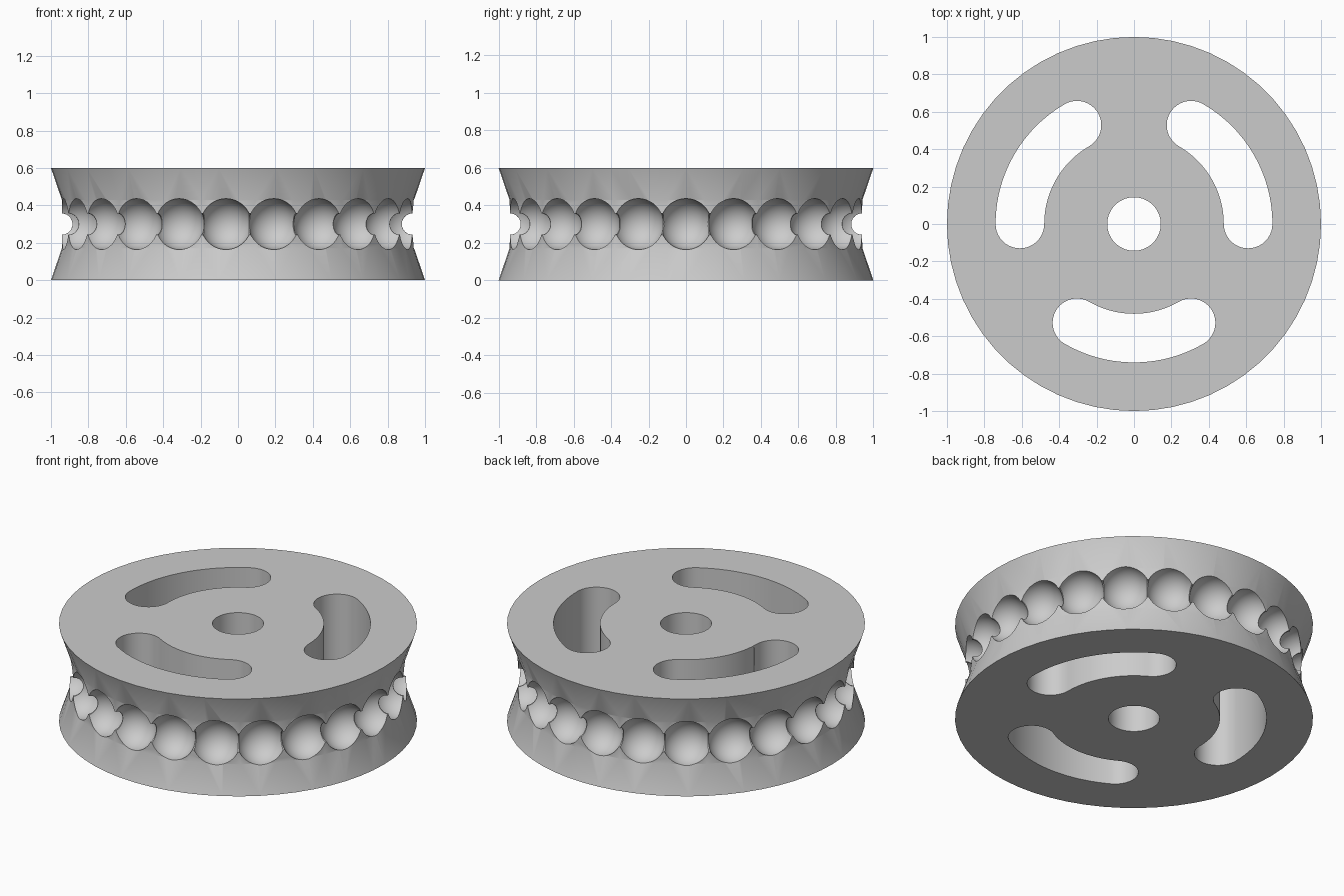
import bpy, bmesh
from math import cos, sin, pi, radians

if "Cube" in bpy.data.objects:
    bpy.data.objects.remove(bpy.data.objects["Cube"])

SEGMENTS = 60      # facets around the wheel
DIMPLES = 23       # ball seats around the rim
HEIGHT = 0.6
RIM = 0.942        # radius of the groove floor
BALL = 0.136       # ball seat radius
MID = HEIGHT / 2

grey = bpy.data.materials.new("plain grey")
grey.use_nodes = True
colour = (0.6, 0.6, 0.6, 1)
grey.diffuse_color = colour
grey.node_tree.nodes["Principled BSDF"].inputs["Base Color"].default_value = colour


def finish(name, bm):
    bmesh.ops.recalc_face_normals(bm, faces=bm.faces)
    mesh = bpy.data.meshes.new(name)
    bm.to_mesh(mesh)
    bm.free()
    mesh.materials.append(grey)
    obj = bpy.data.objects.new(name, mesh)
    bpy.context.collection.objects.link(obj)
    return obj


def lathe(name, profile, closed=False):
    """Spin (radius, z) points about z; open profiles get flat caps."""
    bm = bmesh.new()
    rings = []
    for r, z in profile:
        rings.append([bm.verts.new((r * cos(2 * pi * i / SEGMENTS),
                                    r * sin(2 * pi * i / SEGMENTS), z))
                      for i in range(SEGMENTS)])
    pairs = list(zip(rings, rings[1:]))
    if closed:
        pairs.append((rings[-1], rings[0]))
    else:
        bm.faces.new(rings[0])
        bm.faces.new(rings[-1])
    for a, b in pairs:
        for i in range(SEGMENTS):
            j = (i + 1) % SEGMENTS
            bm.faces.new((a[i], a[j], b[j], b[i]))
    return finish(name, bm)


def curved_slot(name, centre, radius=0.61, half_width=0.13, half_span=30):
    """Tall prism whose outline is an arc with round ends."""
    start, end = radians(centre - half_span), radians(centre + half_span)
    steps = 20
    outline = []
    for r, a, b in ((radius + half_width, start, end), (radius - half_width, end, start)):
        for i in range(steps + 1):
            t = a + (b - a) * i / steps
            outline.append((r * cos(t), r * sin(t)))
        # Round end joining this arc to the next one
        first = b if r > radius else b + pi
        for i in range(1, steps):
            t = first + pi * i / steps
            outline.append((radius * cos(b) + half_width * cos(t),
                            radius * sin(b) + half_width * sin(t)))
    bm = bmesh.new()
    face = bm.faces.new([bm.verts.new((x, y, -0.1)) for x, y in outline])
    top = bmesh.ops.extrude_face_region(bm, geom=[face])["geom"]
    bmesh.ops.translate(bm, vec=(0, 0, HEIGHT + 0.2),
                        verts=[v for v in top if isinstance(v, bmesh.types.BMVert)])
    return finish(name, bm)


def ball(name, angle):
    bm = bmesh.new()
    bmesh.ops.create_uvsphere(bm, u_segments=48, v_segments=24, radius=BALL)
    bmesh.ops.translate(bm, vec=(RIM * cos(angle), RIM * sin(angle), MID), verts=bm.verts)
    return finish(name, bm)


# Wheel body with flared flanges and a straight groove floor
wheel = lathe("pulley_wheel", [(1, 0), (RIM, 0.17), (RIM, 0.43), (1, HEIGHT)])

# Axle hole, three curved slots, link channel and ball seats
cutters = [lathe("axle_hole_cutter", [(0.143, -0.1), (0.143, HEIGHT + 0.1)])]
cutters += [curved_slot("slot_cutter", a) for a in (30, 150, 270)]
cutters.append(lathe("link_channel_cutter",
                     [(RIM + 0.057 * cos(2 * pi * i / 24), MID + 0.057 * sin(2 * pi * i / 24))
                      for i in range(24)], closed=True))
cutters += [ball("ball_seat_cutter", 2 * pi * i / DIMPLES) for i in range(DIMPLES)]

bpy.context.view_layer.objects.active = wheel
for cutter in cutters:
    mod = wheel.modifiers.new("cut", "BOOLEAN")
    mod.operation = "DIFFERENCE"
    mod.solver = "EXACT"
    mod.object = cutter
    bpy.ops.object.modifier_apply(modifier=mod.name)
    bpy.data.objects.remove(cutter)

# Smooth the curved walls and keep the cut edges crisp
bpy.ops.object.select_all(action="DESELECT")
wheel.select_set(True)
bpy.ops.object.shade_smooth_by_angle(angle=radians(20))
